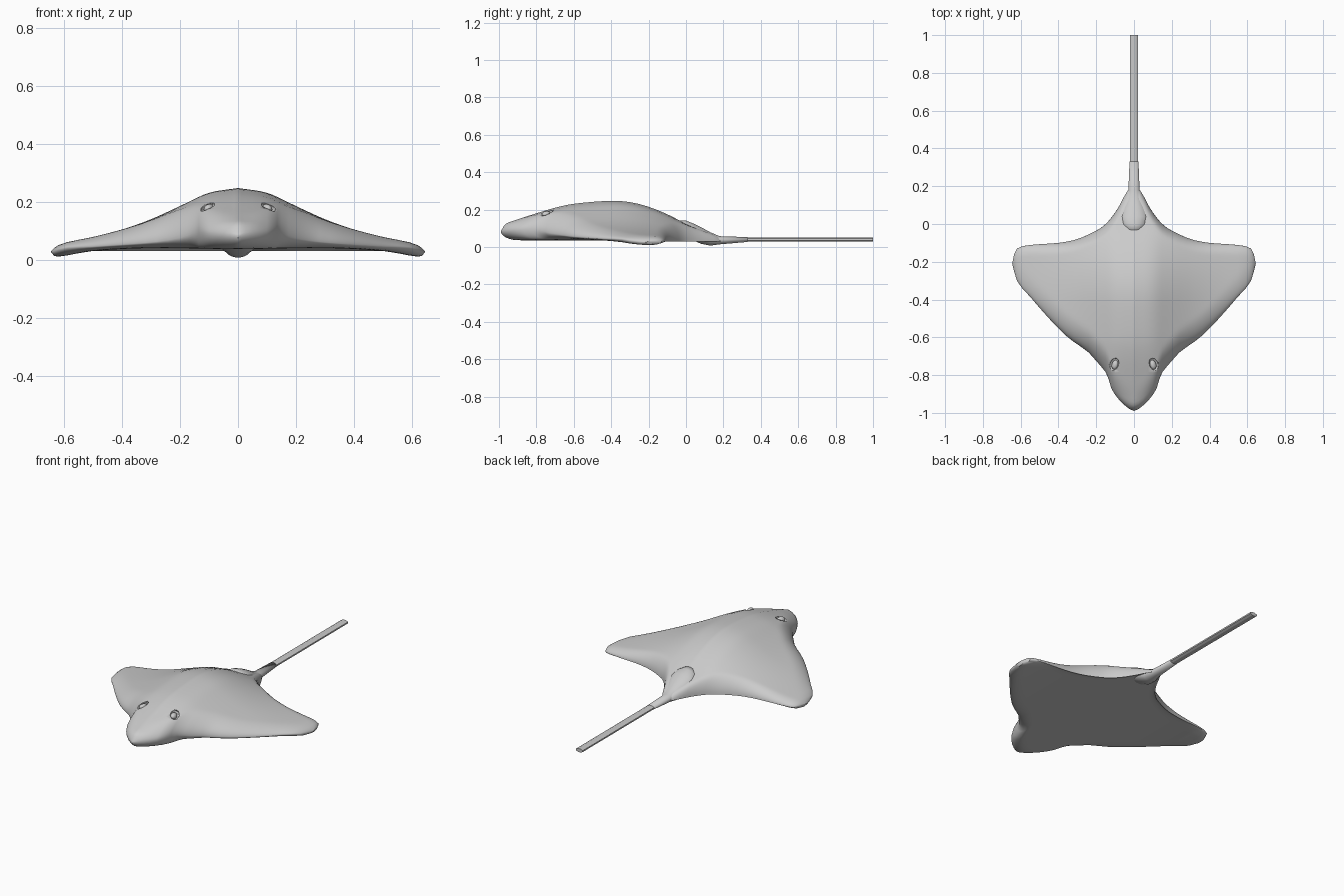
import bpy, bmesh, math
from mathutils import Vector

if "Cube" in bpy.data.objects:
    bpy.data.objects.remove(bpy.data.objects["Cube"])


def curve(pts):
    """Smooth interpolator through (position, value) pairs."""
    n = len(pts)
    def slope(i):
        a, b = pts[max(i - 1, 0)], pts[min(i + 1, n - 1)]
        return (b[1] - a[1]) / (b[0] - a[0])
    def f(x):
        if x <= pts[0][0]:
            return pts[0][1]
        for i in range(n - 1):
            (x0, y0), (x1, y1) = pts[i], pts[i + 1]
            if x <= x1:
                h = x1 - x0
                t = (x - x0) / h
                return ((2*t**3 - 3*t*t + 1) * y0 + (t**3 - 2*t*t + t) * h * slope(i)
                        + (3*t*t - 2*t**3) * y1 + (t**3 - t*t) * h * slope(i + 1))
        return pts[-1][1]
    return f


# Outline, heights and edge lines of the disc
front = curve([(0, -.99), (.03, -.975), (.08, -.93), (.12, -.87), (.135, -.82), (.15, -.785),
               (.2, -.725), (.24, -.68), (.35, -.6), (.45, -.5), (.55, -.385), (.62, -.3), (.645, -.21)])
back = curve([(0, .2), (.025, .19), (.05, .15), (.09, .075), (.15, 0), (.2, -.035), (.3, -.08),
              (.4, -.1), (.5, -.107), (.6, -.12), (.63, -.145), (.645, -.21)])
spine = curve([(-.99, .09), (-.97, .12), (-.9, .148), (-.8, .18), (-.7, .21), (-.6, .231), (-.4, .247),
               (-.3, .24), (-.2, .215), (-.1, .175), (0, .125), (.1, .085), (.2, .045)])
falloff = curve([(0, 1), (.1, .92), (.2, .7), (.3, .48), (.4, .31), (.5, .19), (.6, .1), (.645, 0)])
lead_z = curve([(0, .085), (.1, .09), (.14, .095), (.2, .075), (.3, .06), (.5, .045), (.6, .04), (.645, .025)])
under = curve([(0, .036), (.3, .04), (.5, .03), (.6, .013), (.645, .008)])


def rise(d, length):
    return math.sqrt(max(0, 1 - (1 - min(max(d / length, 0), 1)) ** 2))


def surface(x, y):
    """Top and bottom height of the disc."""
    x = abs(x)
    f, b = front(x), back(x)
    t = (y - f) / max(b - f, .001)
    edge = lead_z(x) * (1 - t) + .03 * t
    r = rise(y - f, .13) * rise(b - y, .06)
    k = min(x / .1, 1)
    crest = .04 + (spine(y) - .04) * falloff(x)
    top = edge + (crest - edge) * (r * k + rise(y - f, .03) * rise(b - y, .03) * (1 - k))
    low = edge + (under(x) - edge) * rise(y - f, .1) * rise(b - y, .06)
    return top, low


def finish(name, bm):
    bmesh.ops.recalc_face_normals(bm, faces=bm.faces)
    me = bpy.data.meshes.new(name)
    bm.to_mesh(me)
    bm.free()
    for p in me.polygons:
        p.use_smooth = True
    ob = bpy.data.objects.new(name, me)
    bpy.context.collection.objects.link(ob)
    return ob


def loft(name, stations, sides):
    """Elliptical rings along y: (y, half width, centre z, half height)."""
    bm = bmesh.new()
    rings = [[bm.verts.new((w * math.cos(a), y, z + h * math.sin(a)))
              for a in (2 * math.pi * (i + .5) / sides for i in range(sides))]
             for y, w, z, h in stations]
    for p, q in zip(rings, rings[1:]):
        for i in range(sides):
            j = (i + 1) % sides
            bm.faces.new((p[i], p[j], q[j], q[i]))
    bm.faces.new(rings[0])
    bm.faces.new(rings[-1])
    return finish(name, bm)


def ellipsoid(name, loc, size, rot):
    bm = bmesh.new()
    bmesh.ops.create_uvsphere(bm, u_segments=16, v_segments=10, radius=1)
    bmesh.ops.scale(bm, vec=size, verts=bm.verts)
    ob = finish(name, bm)
    ob.location, ob.rotation_euler = loc, rot
    return ob


# Body disc with head and wings
half = [.0125, .025, .05, .075, .1, .12, .135, .15, .175, .2, .24, .28, .32, .36, .4,
        .45, .5, .55, .59, .62, .635, .642, .6449]
xs = [-x for x in reversed(half)] + [0] + half
N = 40
bm = bmesh.new()
rows = []
for x in xs:
    f, b = front(abs(x)), back(abs(x))
    ys = [f + (b - f) * (1 - math.cos(math.pi * i / N)) / 2 for i in range(N + 1)]
    top = [bm.verts.new((x, y, surface(x, y)[0])) for y in ys]
    low = [bm.verts.new((x, y, surface(x, y)[1])) for y in ys[1:-1]]
    rows.append(top + low[::-1])
for p, q in zip(rows, rows[1:]):
    for i in range(len(p)):
        j = (i + 1) % len(p)
        bm.faces.new((p[i], p[j], q[j], q[i]))
bm.faces.new(rows[0])
bm.faces.new(rows[-1])
body = finish("ray_body", bm)

# Eye sockets cut into the head, with eyeballs inside
for s, side in ((-1, "left"), (1, "right")):
    x, y = s * .105, -.745
    z = surface(x, y)[0]
    tilt = (0, s * .7, s * .25)
    cutter = ellipsoid("socket_cutter_" + side, (x, y, z), (.027, .042, .018), tilt)
    cutter.hide_render = True
    cutter.hide_set(True)
    m = body.modifiers.new("socket_" + side, 'BOOLEAN')
    m.operation, m.object, m.solver = 'DIFFERENCE', cutter, 'EXACT'
    ellipsoid("eye_" + side, (x - s * .004, y, z - .008), (.018, .026, .015), tilt)

bpy.context.view_layer.objects.active = body
body.select_set(True)
bpy.ops.object.shade_smooth_by_angle(angle=math.radians(40))

# Rounded tail base and long flat tail
loft("tail_base", [(-.05, .02, .1, .02), (-.03, .05, .1, .043), (0, .07, .095, .047), (.04, .077, .08, .046),
                   (.08, .067, .062, .045), (.13, .047, .043, .036), (.18, .03, .036, .022),
                   (.33, .024, .04, .013)], 20)
tail = loft("tail", [(.15, .024, .04, .011), (1, .024, .04, .011)], 8)
for p in tail.data.polygons:
    p.use_smooth = False
